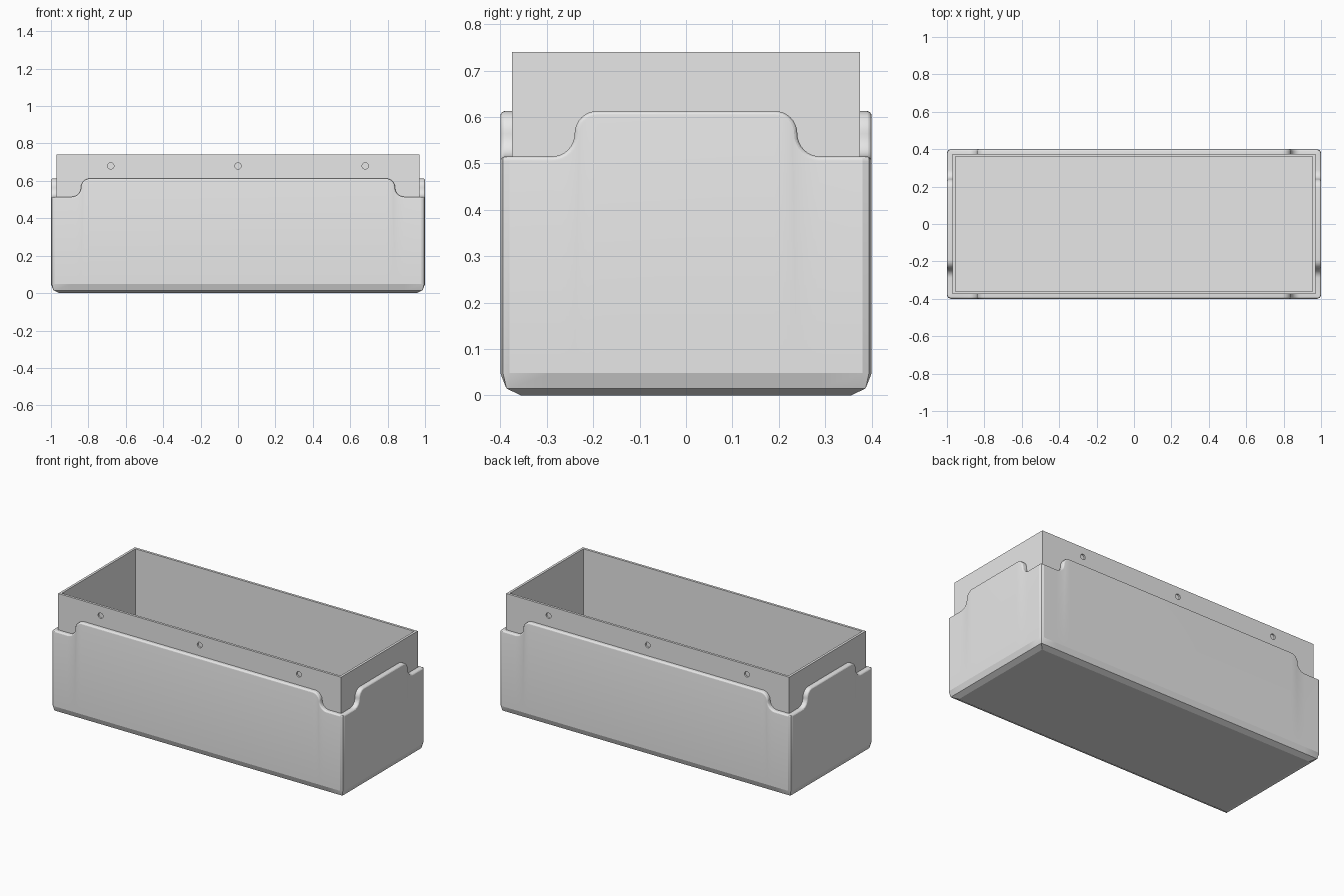
import bpy, bmesh
from math import sin, cos, radians, pi
from mathutils import Vector, Matrix

if "Cube" in bpy.data.objects:
    bpy.data.objects.remove(bpy.data.objects["Cube"])

grey = bpy.data.materials.new("plain_grey")
grey.use_nodes = True
grey.diffuse_color = (0.8, 0.8, 0.8, 1)
grey.node_tree.nodes["Principled BSDF"].inputs["Base Color"].default_value = (0.8, 0.8, 0.8, 1)

HX, HY = 1.0, 0.4            # half size of the outer shell
LOW, HIGH = 0.515, 0.613     # lip height at the corners and along the sides
CORNER, LIP = 0.02, 0.011    # rounding of upright edges and of the lip
STEP = (HIGH - LOW) / 2      # radius of the S-shaped step


def make_object(name, bm):
    bmesh.ops.recalc_face_normals(bm, faces=bm.faces)
    mesh = bpy.data.meshes.new(name)
    bm.to_mesh(mesh)
    bm.free()
    mesh.materials.append(grey)
    obj = bpy.data.objects.new(name, mesh)
    bpy.context.collection.objects.link(obj)
    return obj


def activate(obj):
    bpy.ops.object.select_all(action='DESELECT')
    obj.select_set(True)
    bpy.context.view_layer.objects.active = obj


def loft(bm, rings):
    """Bridge closed rings of equal length with quads."""
    rows = [[bm.verts.new(p) for p in ring] for ring in rings]
    n = len(rows[0])
    for a, b in zip(rows, rows[1:]):
        for i in range(n):
            j = (i + 1) % n
            bm.faces.new((a[i], a[j], b[j], b[i]))
    return rows


def lip_profile(half):
    """Lip line of one side: (along, height, normal along, normal up)."""
    steps = 8
    mid = half - 0.16
    left = [(-(half - CORNER), LOW, 0, 1)]
    for i in range(steps + 1):
        a = -pi / 2 + pi / 2 * i / steps
        left.append((-(mid + STEP) + STEP * cos(a), LOW + STEP + STEP * sin(a), -cos(a), -sin(a)))
    for i in range(1, steps + 1):
        a = pi - pi / 2 * i / steps
        left.append((-(mid - STEP) + STEP * cos(a), LOW + STEP + STEP * sin(a), cos(a), sin(a)))
    return left + [(-s, z, -ns, nz) for s, z, ns, nz in reversed(left)]


# Outline of the shell: position, lip normal, for four sides and corners
outline = []
for k in range(4):
    half, depth = ((HX, HY), (HY, HX))[k % 2]
    turn = Matrix.Rotation(k * pi / 2, 3, 'Z')
    for s, z, ns, nz in lip_profile(half):
        outline.append((turn @ Vector((s, -depth, z)), turn @ Vector((ns, 0, nz))))
    bend = CORNER * (1 - cos(pi / 4))
    outline.append((turn @ Vector((half - bend, -depth + bend, LOW)), Vector((0, 0, 1))))


def inset(p, d, z):
    x = max(-HX + d, min(HX - d, p.x))
    y = max(-HY + d, min(HY - d, p.y))
    return Vector((x, y, z))


# Outer shell: chamfered base, plain walls, rounded stepped lip
rings = [[inset(p, d, z) for p, _ in outline]
         for d, z in ((0.045, 0), (0.013, 0.015), (0, 0.048))]
for i in range(5):
    a = radians(22.5 * i)
    ring = []
    for p, n in outline:
        q = p - n * LIP * (1 - sin(a))
        ring.append(inset(q, LIP * (1 - cos(a)), q.z))
    rings.append(ring)
rings.append([inset(p, 0.032, p.z) for p, _ in outline])

bm = bmesh.new()
rows = loft(bm, rings)
bm.faces.new(rows[0])
bmesh.ops.remove_doubles(bm, verts=bm.verts, dist=0.0002)
shell = make_object("outer_shell", bm)
activate(shell)
bpy.ops.object.shade_smooth_by_angle(angle=radians(20))


# Inner box: thin open walls with a floor
def rectangle(x, y, z):
    return [(-x, -y, z), (x, -y, z), (x, y, z), (-x, y, z)]


bm = bmesh.new()
rows = loft(bm, [rectangle(0.97, 0.375, 0.02), rectangle(0.97, 0.375, 0.74),
                 rectangle(0.955, 0.36, 0.74), rectangle(0.955, 0.36, 0.03)])
bm.faces.new(rows[0])
bm.faces.new(rows[-1])
box = make_object("inner_box", bm)

# Shallow round fastener holes along the front and back
bm = bmesh.new()
for x in (-0.68, 0, 0.68):
    for side in (-1, 1):
        place = Matrix.Translation((x, side * 0.385, 0.68)) @ Matrix.Rotation(pi / 2, 4, 'X')
        bmesh.ops.create_cone(bm, cap_ends=True, segments=20, radius1=0.017,
                              radius2=0.017, depth=0.04, matrix=place)
cutter = make_object("hole_cutter", bm)
cutter.hide_render = True
cut = box.modifiers.new("holes", 'BOOLEAN')
cut.operation = 'DIFFERENCE'
cut.solver = 'EXACT'
cut.object = cutter
activate(box)
bpy.ops.object.modifier_apply(modifier=cut.name)
bpy.data.objects.remove(cutter)
bpy.ops.object.shade_smooth_by_angle(angle=radians(30))
